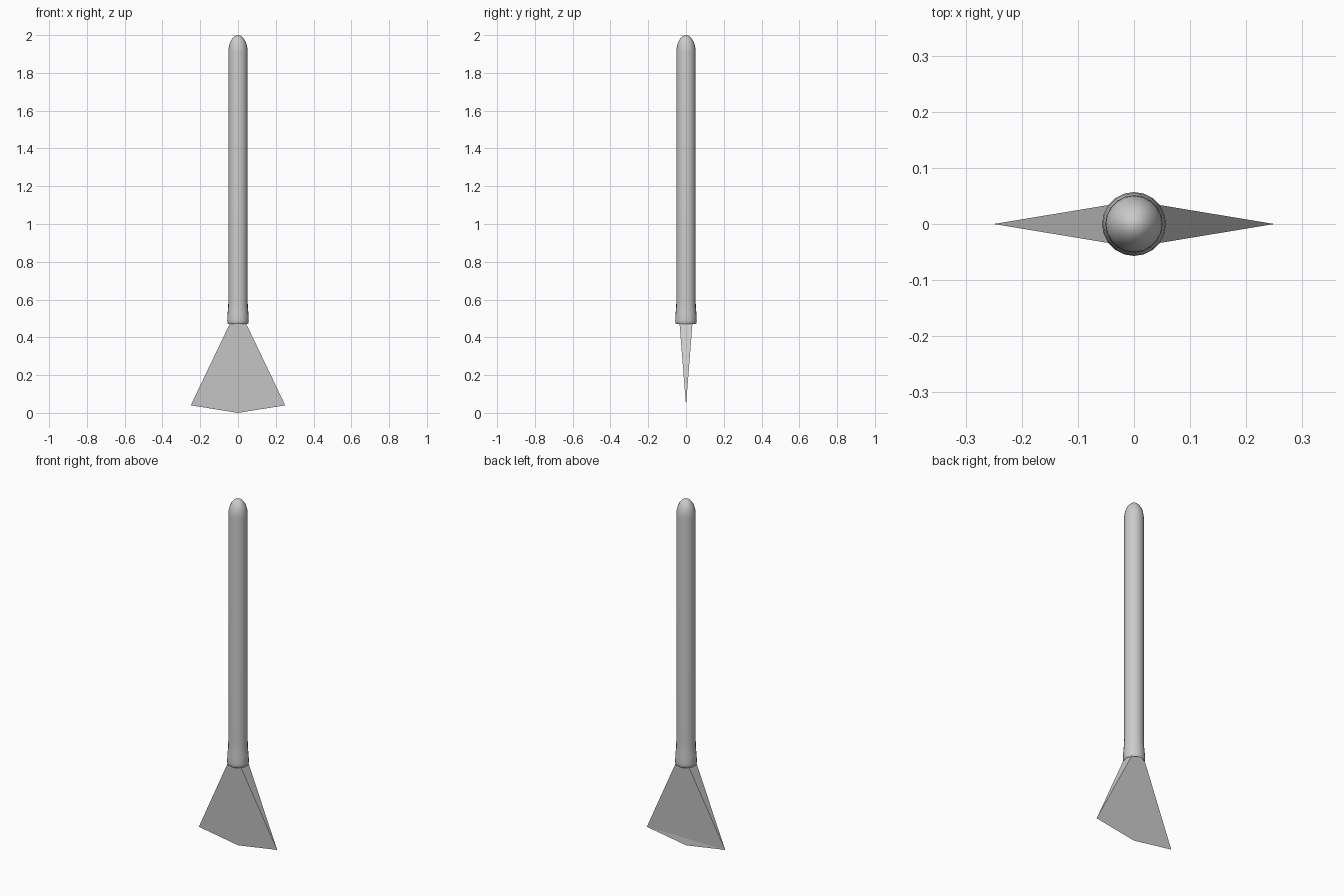
import bpy, bmesh
from math import sin, cos, pi, radians

if "Cube" in bpy.data.objects:
    bpy.data.objects.remove(bpy.data.objects["Cube"])


def make_object(name, bm):
    bmesh.ops.recalc_face_normals(bm, faces=bm.faces)
    mesh = bpy.data.meshes.new(name)
    bm.to_mesh(mesh)
    bm.free()
    ob = bpy.data.objects.new(name, mesh)
    bpy.context.collection.objects.link(ob)
    return ob


def lathe(name, profile, sides):
    """Revolve (radius, z) points about the z axis; zero radius ends close to a point."""
    bm = bmesh.new()
    rings = []
    for r, z in profile:
        if r == 0:
            rings.append([bm.verts.new((0, 0, z))] * sides)
        else:
            rings.append([bm.verts.new((r * cos(2 * pi * i / sides), r * sin(2 * pi * i / sides), z))
                          for i in range(sides)])
    for a, b in zip(rings, rings[1:]):
        for i in range(sides):
            j = (i + 1) % sides
            bm.faces.new(dict.fromkeys((a[i], a[j], b[j], b[i])))
    return make_object(name, bm)


# Handle: recessed socket, flared collar, straight shaft and domed end
socket = [(0, 0.495), (0.046, 0.495), (0.048, 0.475), (0.052, 0.47), (0.056, 0.475),
          (0.057, 0.49), (0.055, 0.53), (0.052, 0.56), (0.051, 0.6)]
dome = [(0.051 * cos(pi / 2 * k / 8), 1.91 + 0.09 * sin(pi / 2 * k / 8)) for k in range(8)]
handle = lathe("handle", socket + dome + [(0, 2.0)], 20)
bpy.context.view_layer.objects.active = handle
handle.select_set(True)
bpy.ops.object.shade_smooth_by_angle(angle=radians(40))

# Blade: square neck tapering to a wide, pointed cutting edge
bm = bmesh.new()
neck = [bm.verts.new((x * 0.032, y * 0.036, 0.496)) for x, y in ((-1, -1), (1, -1), (1, 1), (-1, 1))]
left, mid, right = [bm.verts.new(p) for p in ((-0.25, 0, 0.04), (0, 0, 0), (0.25, 0, 0.04))]
bm.faces.new(neck)
bm.faces.new((neck[0], left, mid, right, neck[1]))
bm.faces.new((neck[2], right, mid, left, neck[3]))
bm.faces.new((neck[1], right, neck[2]))
bm.faces.new((neck[3], left, neck[0]))
make_object("blade", bm)
